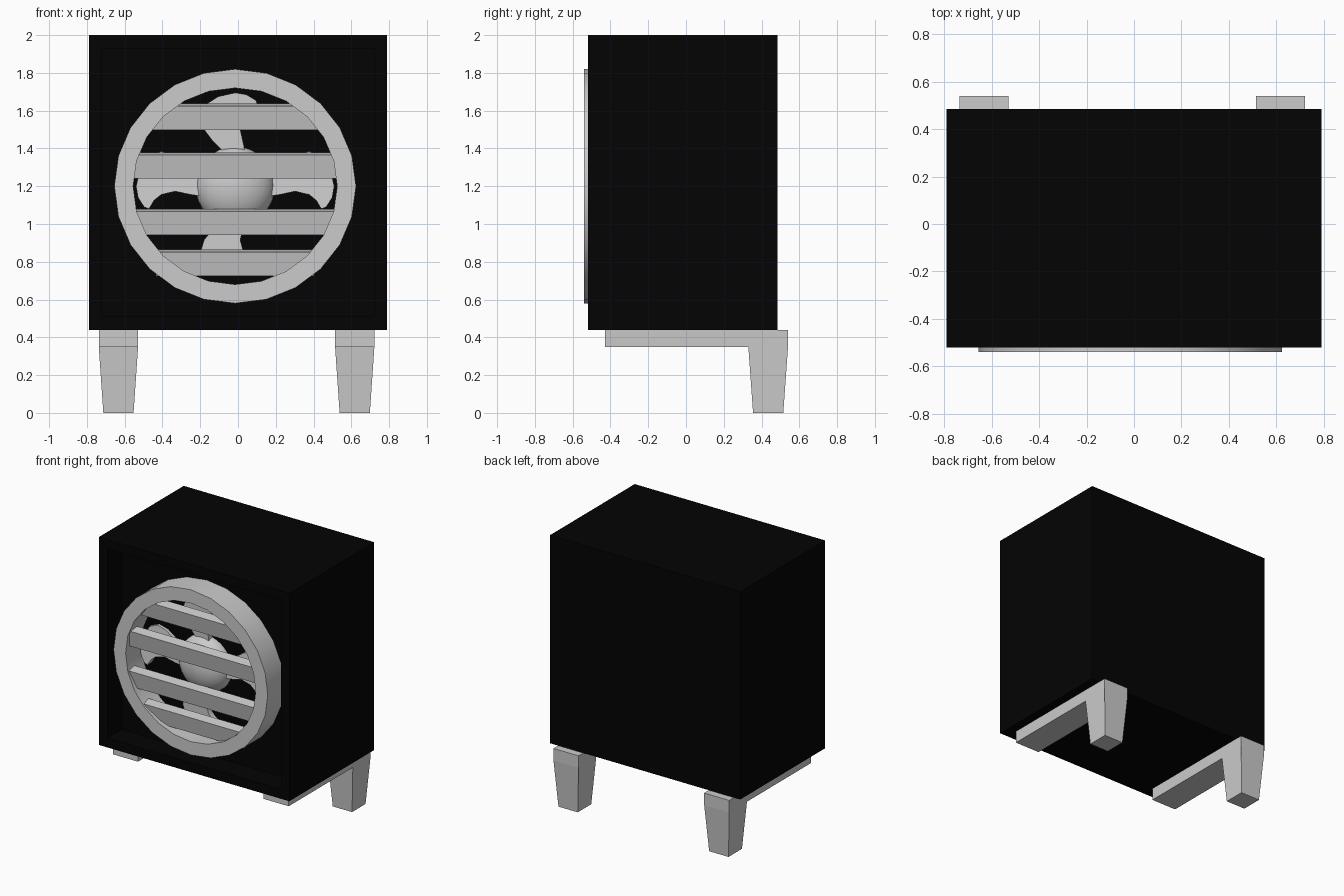
import bpy, bmesh, math
from mathutils import Matrix

if "Cube" in bpy.data.objects:
    bpy.data.objects.remove(bpy.data.objects["Cube"])

CX, CZ = -0.015, 1.20      # centre of the fan
PANEL_Y = -0.35            # recessed front panel

black = bpy.data.materials.new("black_casing")
black.diffuse_color = (0.001, 0.001, 0.001, 1)
black.use_nodes = True
black.node_tree.nodes["Principled BSDF"].inputs["Base Color"].default_value = black.diffuse_color


def finish(name, bm, smooth=None):
    bmesh.ops.recalc_face_normals(bm, faces=bm.faces)
    mesh = bpy.data.meshes.new(name)
    bm.to_mesh(mesh)
    bm.free()
    obj = bpy.data.objects.new(name, mesh)
    bpy.context.collection.objects.link(obj)
    if smooth:
        bpy.ops.object.select_all(action='DESELECT')
        obj.select_set(True)
        bpy.context.view_layer.objects.active = obj
        bpy.ops.object.shade_smooth_by_angle(angle=math.radians(smooth))
    return obj


def prism(bm, points, vec):
    """Extrude a closed outline along vec."""
    face = bm.faces.new([bm.verts.new(p) for p in points])
    ext = bmesh.ops.extrude_face_region(bm, geom=[face], use_keep_orig=True)
    far = [v for v in ext["geom"] if isinstance(v, bmesh.types.BMVert)]
    bmesh.ops.translate(bm, verts=far, vec=vec)


# Casing: box with a flat lip round a recessed front panel
bm = bmesh.new()
bmesh.ops.create_cube(bm, size=1, matrix=Matrix.Translation((0, -0.0175, 1.22))
                      @ Matrix.Diagonal((1.58, 1.005, 1.56, 1)))
bmesh.ops.recalc_face_normals(bm, faces=bm.faces)
front = min(bm.faces, key=lambda f: f.calc_center_median().y)
bmesh.ops.inset_region(bm, faces=[front], thickness=0.1)
panel = bmesh.ops.extrude_discrete_faces(bm, faces=[front])["faces"][0]
bmesh.ops.translate(bm, verts=panel.verts, vec=(0, PANEL_Y + 0.52, 0))
casing = finish("casing", bm)
casing.data.materials.append(black)

# Grille ring: rectangular section swept round 24 sides
bm = bmesh.new()
N = 24
section = [(0.64, 0.62, PANEL_Y), (0.64, 0.62, -0.54),
           (0.54, 0.52, -0.54), (0.54, 0.52, PANEL_Y)]
loops = []
for i in range(N):
    a = 2 * math.pi * i / N
    loops.append([bm.verts.new((CX + rx * math.cos(a), y, CZ + rz * math.sin(a)))
                  for rx, rz, y in section])
for i in range(N):
    p, q = loops[i], loops[(i + 1) % N]
    for j in range(4):
        k = (j + 1) % 4
        bm.faces.new((p[j], p[k], q[k], q[j]))
finish("grille_ring", bm, 30)

# Tilted slats, with ends buried in the ring
for i, z in enumerate((1.568, 1.31, 1.01, 0.795)):
    reach = max(abs(z - CZ) - 0.07, 0)
    half = 0.54 * math.sqrt(1 - (reach / 0.52) ** 2) + 0.005
    bm = bmesh.new()
    bmesh.ops.create_cube(bm, size=1, matrix=Matrix.Translation((CX, -0.48, z))
                          @ Matrix.Rotation(math.radians(11), 4, 'X')
                          @ Matrix.Diagonal((2 * half, 0.07, 0.128, 1)))
    finish(f"grille_slat_{i + 1}", bm)

# Fan hub: dome on the panel
bm = bmesh.new()
bmesh.ops.create_uvsphere(bm, u_segments=32, v_segments=16, radius=0.21,
                          matrix=Matrix.Translation((CX, PANEL_Y, CZ))
                          @ Matrix.Diagonal((1, 0.65, 1, 1)))
finish("fan_hub", bm, 40)

# Fan blades: (distance from hub, sideways offset) outline, in mirrored pairs
blade = [(0.12, -0.07), (0.19, -0.07), (0.24, -0.12), (0.30, -0.165), (0.37, -0.185),
         (0.43, -0.16), (0.475, -0.09), (0.495, 0.0), (0.485, 0.06), (0.455, 0.11),
         (0.43, 0.12), (0.405, 0.075), (0.37, 0.045), (0.30, 0.027), (0.22, 0.045),
         (0.12, 0.06)]
for name, side, sx, sz in (("top", False, 1, 1), ("bottom", False, 1, -0.95),
                           ("right", True, 1.06, 1), ("left", True, -1.06, 1)):
    bm = bmesh.new()
    pts = []
    for r, o in blade:
        x, z = (sx * r, -o) if side else (o, sz * r)
        pts.append((CX + x, -0.39 - 0.1 * o, CZ + z))
    prism(bm, pts, (0, 0.05, 0))
    finish(f"fan_blade_{name}", bm, 35)

# Feet: flat runner plus tapered back leg
for name, x0 in (("left", -0.633), ("right", 0.618)):
    h = 0.104
    bm = bmesh.new()
    side = [(-0.43, 0.44), (-0.43, 0.35), (0.33, 0.35), (0.355, 0.0),
            (0.515, 0.0), (0.54, 0.35), (0.54, 0.44)]
    prism(bm, [(x0 - h, y, z) for y, z in side], (2 * h, 0, 0))
    for v in bm.verts:
        if v.co.z < 0.01:
            v.co.x = x0 + (v.co.x - x0) * 0.77
    finish(f"foot_{name}", bm)
